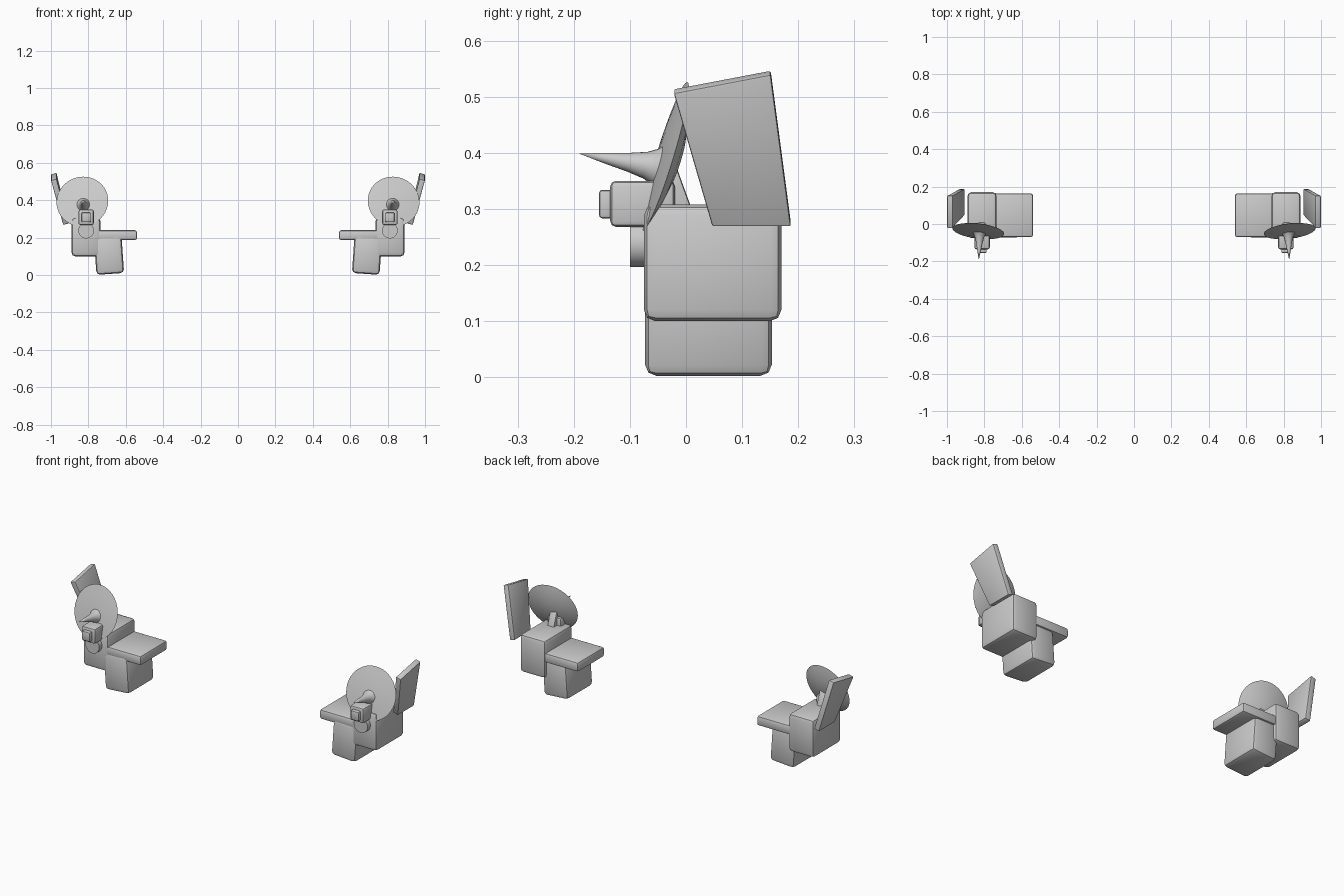
import bpy, bmesh, math
from mathutils import Matrix, Vector

cube = bpy.data.objects.get("Cube")
if cube:
    bpy.data.objects.remove(cube, do_unlink=True)

grey = bpy.data.materials.new("plain_grey")
grey.use_nodes = True
grey.diffuse_color = (0.6, 0.6, 0.6, 1)
grey.node_tree.nodes["Principled BSDF"].inputs["Base Color"].default_value = (0.6, 0.6, 0.6, 1)


def finish(name, bm):
    """Make the part on the left (+x) and its mirrored twin on the right."""
    bmesh.ops.recalc_face_normals(bm, faces=bm.faces)
    for side in ("left", "right"):
        if side == "right":
            bmesh.ops.scale(bm, vec=(-1, 1, 1), verts=bm.verts)
            bmesh.ops.reverse_faces(bm, faces=bm.faces)
        mesh = bpy.data.meshes.new(side + "_" + name)
        bm.to_mesh(mesh)
        mesh.materials.append(grey)
        ob = bpy.data.objects.new(side + "_" + name, mesh)
        bpy.context.collection.objects.link(ob)
        bpy.ops.object.select_all(action="DESELECT")
        ob.select_set(True)
        bpy.context.view_layer.objects.active = ob
        bpy.ops.object.shade_smooth_by_angle(angle=math.radians(30))
    bm.free()


def bevel(bm, width):
    bmesh.ops.bevel(bm, geom=bm.edges[:], offset=width, segments=2,
                    profile=0.5, affect="EDGES")


def box(name, low, high, width, axis="Y", tilt=0):
    low, high = Vector(low), Vector(high)
    bm = bmesh.new()
    bmesh.ops.create_cube(bm, size=1)
    bmesh.ops.scale(bm, vec=high - low, verts=bm.verts)
    bevel(bm, width)
    turn = Matrix.Rotation(math.radians(tilt), 4, axis)
    bm.transform(Matrix.Translation((low + high) / 2) @ turn)
    finish(name, bm)


def lathe(name, profile, origin, direction, steps=40):
    """Revolve (radius, height) points about an axis along direction."""
    bm = bmesh.new()
    verts = [bm.verts.new((r, 0, h)) for r, h in profile]
    edges = [bm.edges.new(pair) for pair in zip(verts, verts[1:])]
    bmesh.ops.spin(bm, geom=verts + edges, cent=(0, 0, 0), axis=(0, 0, 1),
                   angle=math.tau, steps=steps)
    bmesh.ops.remove_doubles(bm, verts=bm.verts, dist=0.0002)
    turn = Vector(direction).to_track_quat("Z", "Y").to_matrix().to_4x4()
    bm.transform(Matrix.Translation(origin) @ turn)
    finish(name, bm)


# Body blocks
box("lower_block", (0.616, -0.073, 0.006), (0.764, 0.153, 0.21), 0.02, tilt=4)
box("main_block", (0.735, -0.075, 0.1), (0.89, 0.17, 0.308), 0.02)
box("side_shelf", (0.54, -0.07, 0.187), (0.77, 0.163, 0.24), 0.012)

# Round boss and stepped block on the front
lathe("front_boss", [(0, 0), (0.042, 0), (0.042, 0.05), (0, 0.05)],
      (0.812, -0.05, 0.238), (0, -1, 0), 32)
box("front_block", (0.771, -0.135, 0.268), (0.853, -0.02, 0.35), 0.01)
box("front_cap", (0.788, -0.155, 0.283), (0.837, -0.125, 0.334), 0.006)

# Tilted dish with a flared spike and rear strut
lathe("dish", [(0, -0.028), (0.045, -0.025), (0.09, -0.016), (0.125, -0.005),
               (0.139, 0), (0.1, 0.004), (0.05, 0.008), (0, 0.009)],
      (0.832, -0.038, 0.393), (0.11, -0.95, 0.29))
lathe("spike", [(0.045, 0), (0.032, 0.018), (0.024, 0.035), (0.017, 0.065),
                (0.01, 0.105), (0, 0.155)],
      (0.825, -0.038, 0.372), (0.03, -0.98, 0.17), 24)
box("dish_strut", (0.795, -0.035, 0.27), (0.835, 0.0, 0.38), 0.005, "X", 20)

# Outward leaning side panel
bm = bmesh.new()
outline = [(0.92, 0.047, 0.272), (0.92, 0.187, 0.272),
           (0.985, 0.151, 0.543), (0.985, -0.022, 0.51)]
lean = Vector((0.0145, 0, -0.004))
loops = [[bm.verts.new(Vector(p) + lean * s) for p in outline] for s in (-1, 1)]
for loop in loops:
    bm.faces.new(loop)
for i in range(4):
    j = (i + 1) % 4
    bm.faces.new((loops[0][i], loops[0][j], loops[1][j], loops[1][i]))
bmesh.ops.recalc_face_normals(bm, faces=bm.faces)
bevel(bm, 0.004)
finish("side_panel", bm)
